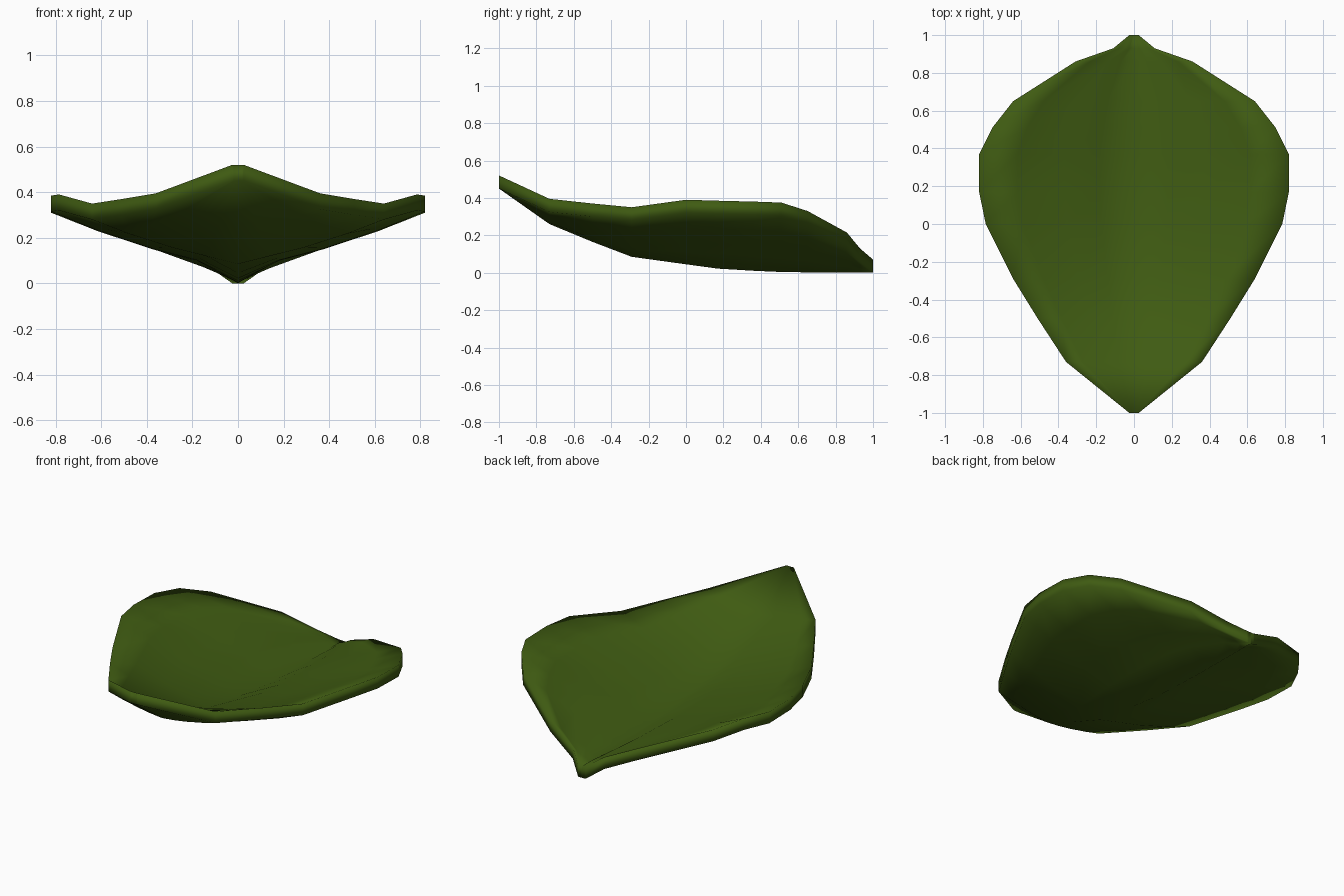
import bpy
import bmesh

cube = bpy.data.objects.get("Cube")
if cube:
    bpy.data.objects.remove(cube)

# Leaf stations: y, half width, rim height, midrib height (underside)
STATIONS = [
    (-1.0, .025, .45, .45), (-.73, .36, .325, .26), (-.5, .51, .30, .165),
    (-.29, .64, .28, .085), (0, .785, .32, .045), (.17, .82, .315, .022),
    (.37, .82, .31, .01), (.51, .75, .305, .004), (.65, .64, .26, .002),
    (.86, .31, .145, 0), (.93, .11, .06, 0), (1.0, .025, 0, 0),
]
ACROSS = [0, .22, .45, .75, 1]        # fraction of the half width
CREASED = [0, .3, .46, .73, 1]        # V-shaped section near the stem
BOWL = [0, .12, .32, .66, 1]          # rounded section near the tip
THICKNESS = .07

leaf_green = bpy.data.materials.new("leaf green")
leaf_green.use_nodes = True
color = (.05, .105, .006, 1)
leaf_green.diffuse_color = color
leaf_green.node_tree.nodes["Principled BSDF"].inputs["Base Color"].default_value = color


def section(y, width, rim, rib):
    """Points across the underside of the leaf from right to left."""
    blend = min(1, max(0, (y + .6) / .9))
    half = []
    for t, crease, bowl in zip(ACROSS, CREASED, BOWL):
        rise = bowl + (crease - bowl) * blend
        half.append((width * t, y, rib + (rim - rib) * rise))
    return [(-x, y, z) for x, y, z in reversed(half[1:])] + half


# Underside sheet, thickened straight upward into a closed blade
bm = bmesh.new()
rows = [[bm.verts.new(p) for p in section(*s)] for s in STATIONS]
for a, b in zip(rows, rows[1:]):
    for i in range(len(a) - 1):
        bm.faces.new((a[i], a[i + 1], b[i + 1], b[i]))
extruded = bmesh.ops.extrude_face_region(bm, geom=bm.faces[:], use_keep_orig=True)
top = [v for v in extruded["geom"] if isinstance(v, bmesh.types.BMVert)]
bmesh.ops.translate(bm, verts=top, vec=(0, 0, THICKNESS))
bmesh.ops.recalc_face_normals(bm, faces=bm.faces[:])
for face in bm.faces:
    face.smooth = True

mesh = bpy.data.meshes.new("leaf_blade")
bm.to_mesh(mesh)
bm.free()
mesh.materials.append(leaf_green)
leaf = bpy.data.objects.new("leaf_blade", mesh)
bpy.context.collection.objects.link(leaf)
